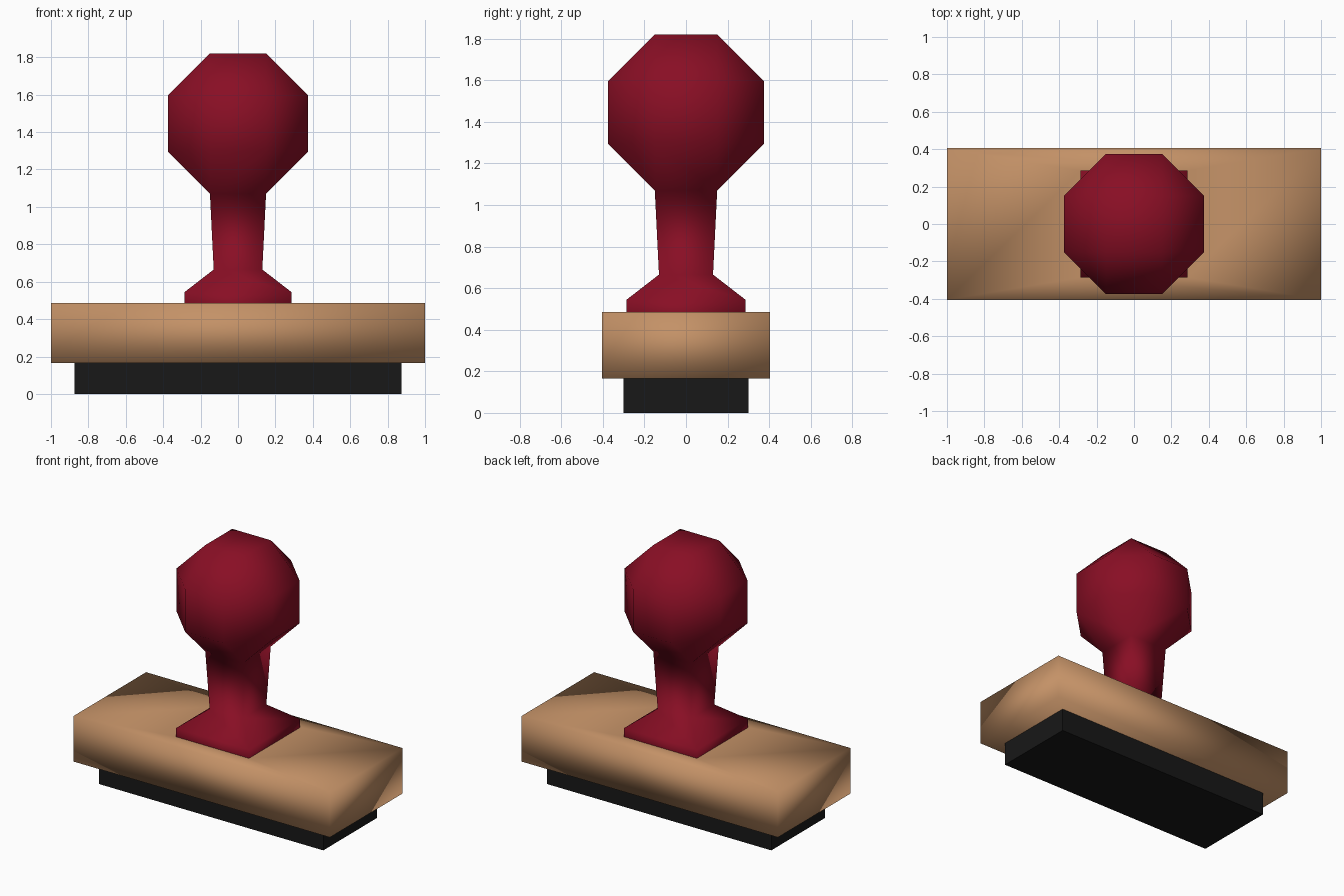
import bpy, bmesh, math
from itertools import product

if "Cube" in bpy.data.objects:
    bpy.data.objects.remove(bpy.data.objects["Cube"])


def material(name, rgb):
    m = bpy.data.materials.new(name)
    m.diffuse_color = (*rgb, 1)
    m.use_nodes = True
    m.node_tree.nodes["Principled BSDF"].inputs["Base Color"].default_value = m.diffuse_color
    return m


RED = material("dark red", (0.25, 0.0045, 0.018))
WOOD = material("light wood", (0.55, 0.285, 0.135))
BLACK = material("black rubber", (0.009, 0.009, 0.009))


def finish(bm, name, mat, smooth):
    bmesh.ops.recalc_face_normals(bm, faces=bm.faces)
    for f in bm.faces:
        f.smooth = smooth
    mesh = bpy.data.meshes.new(name)
    bm.to_mesh(mesh)
    bm.free()
    mesh.materials.append(mat)
    obj = bpy.data.objects.new(name, mesh)
    bpy.context.collection.objects.link(obj)
    return obj


def extrude_to(bm, face, hx, hy, z):
    """Extrude a rectangular face to a new rectangle at height z."""
    new = bmesh.ops.extrude_discrete_faces(bm, faces=[face])["faces"][0]
    for v in new.verts:
        v.co = (math.copysign(hx, v.co.x), math.copysign(hy, v.co.y), z)
    return new


def box(hx, hy, z0, z1):
    bm = bmesh.new()
    bmesh.ops.create_cube(bm, size=2)
    for v in bm.verts:
        v.co = (v.co.x * hx, v.co.y * hy, z1 if v.co.z > 0 else z0)
    return bm


def end_face(bm, sign):
    return max(bm.faces, key=lambda f: sign * f.calc_center_median().z)


# Rubber stamping pad
finish(box(0.875, 0.30, 0, 0.165), "rubber_pad", BLACK, False)

# Wooden block, top ringed around the handle foot
bm = box(1.0, 0.405, 0.165, 0.485)
extrude_to(bm, end_face(bm, 1), 0.285, 0.285, 0.485)
finish(bm, "wood_block", WOOD, True)

# Handle: faceted knob, then neck and foot extruded downwards
R, S, CZ = 0.375, 0.15, 1.445
bm = bmesh.new()
for sx, sy, sz in product((-1, 1), repeat=3):
    for x, y, z in ((R, S, S), (S, R, S), (S, S, R)):
        bm.verts.new((sx * x, sy * y, CZ + sz * z))
bmesh.ops.convex_hull(bm, input=bm.verts)
bmesh.ops.dissolve_limit(bm, angle_limit=0.02, verts=bm.verts, edges=bm.edges)
bmesh.ops.recalc_face_normals(bm, faces=bm.faces)
face = end_face(bm, -1)
for half, z in ((0.13, 0.665), (0.285, 0.545), (0.285, 0.485)):
    face = extrude_to(bm, face, half, half, z)
bmesh.ops.delete(bm, geom=[face], context='FACES')
finish(bm, "handle", RED, True)
